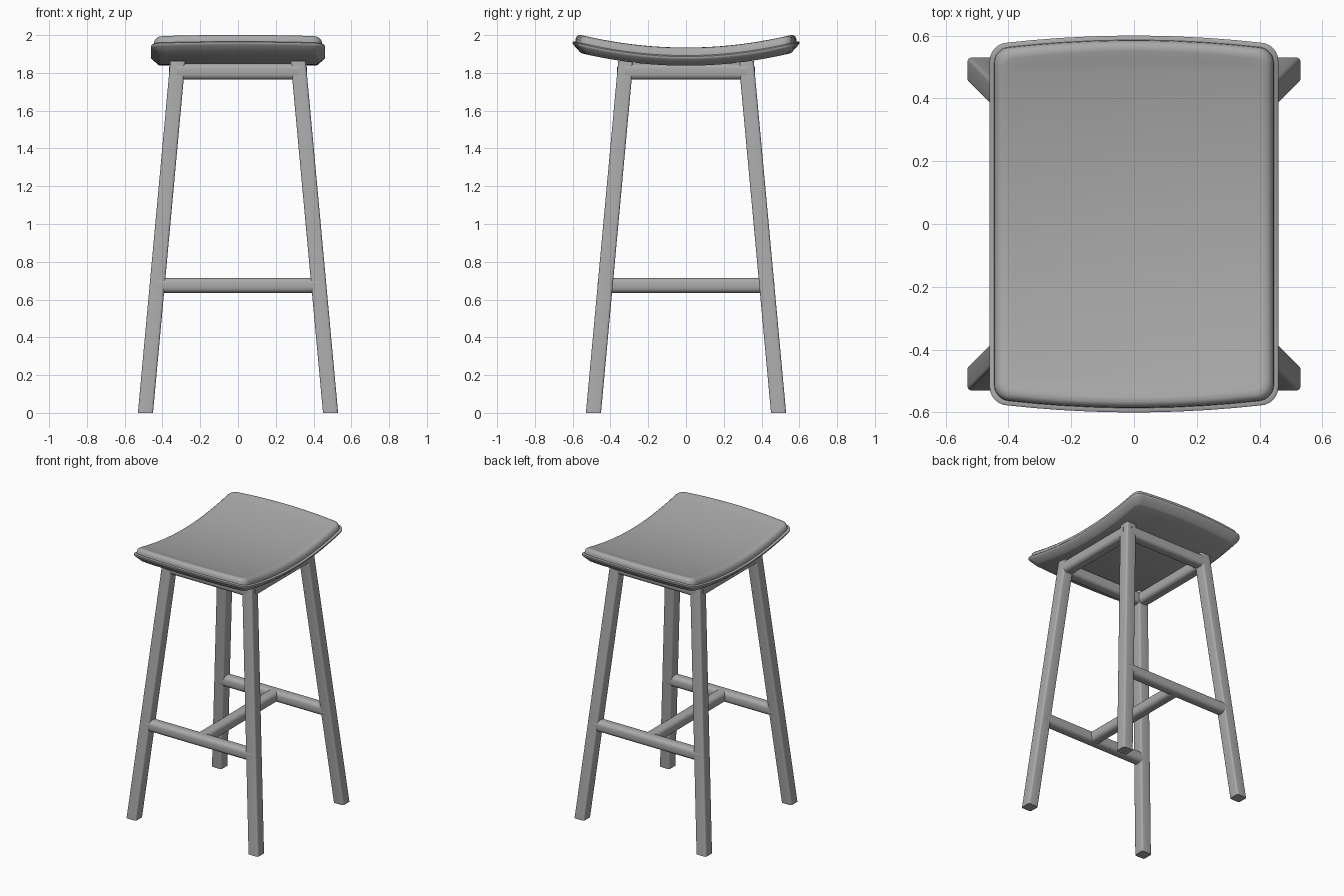
import bpy, bmesh, math
from mathutils import Vector

if "Cube" in bpy.data.objects:
    bpy.data.objects.remove(bpy.data.objects["Cube"])

grey = bpy.data.materials.new("plain_grey")
grey.use_nodes = True
grey.diffuse_color = (0.4, 0.4, 0.4, 1)
grey.node_tree.nodes["Principled BSDF"].inputs["Base Color"].default_value = (0.4, 0.4, 0.4, 1)


def finish(name, bm, angle):
    bmesh.ops.recalc_face_normals(bm, faces=bm.faces)
    mesh = bpy.data.meshes.new(name)
    bm.to_mesh(mesh)
    bm.free()
    mesh.materials.append(grey)
    ob = bpy.data.objects.new(name, mesh)
    bpy.context.collection.objects.link(ob)
    bpy.ops.object.select_all(action="DESELECT")
    ob.select_set(True)
    bpy.context.view_layer.objects.active = ob
    bpy.ops.object.shade_smooth_by_angle(angle=math.radians(angle))
    return ob


def bridge(bm, rings):
    for a, b in zip(rings, rings[1:]):
        n = len(a)
        for i in range(n):
            bm.faces.new((a[i], a[(i + 1) % n], b[(i + 1) % n], b[i]))


def bar(name, start, end, u, v, half, radius):
    """Rounded square bar whose section lies in the u, v plane."""
    u, v = Vector(u), Vector(v)
    section = []
    for k, (sx, sy) in enumerate([(1, 1), (-1, 1), (-1, -1), (1, -1)]):
        for s in range(5):
            t = math.radians(90 * k + 22.5 * s)
            section.append(u * (sx * (half - radius) + radius * math.cos(t))
                           + v * (sy * (half - radius) + radius * math.sin(t)))
    bm = bmesh.new()
    rings = [[bm.verts.new(Vector(c) + p) for p in section] for c in (start, end)]
    bridge(bm, rings)
    for ring in rings:
        bm.faces.new(ring)
    return finish(name, bm, 50)


# Splayed legs, cut level at the floor
X, Y, Z = (1, 0, 0), (0, 1, 0), (0, 0, 1)
def leg_offset(z):
    return 0.49 - 0.092 * z

for sx, side in ((1, "left"), (-1, "right")):
    for sy, place in ((-1, "front"), (1, "back")):
        foot, top = leg_offset(0), leg_offset(1.862)
        bar(f"{place}_{side}_leg", (sx * foot, sy * foot, 0),
            (sx * top, sy * top, 1.862), X, Y, 0.04, 0.012)

# Top frame under the seat
z = 1.807
d = leg_offset(z)
for s, place, side in ((-1, "front", "right"), (1, "back", "left")):
    bar(f"{place}_top_rail", (-d, s * d, z), (d, s * d, z), Y, Z, 0.042, 0.026)
    bar(f"{side}_top_rail", (s * d, -d, z), (s * d, d, z), X, Z, 0.042, 0.026)

# Foot rails joined by a central stretcher
z = 0.675
d = leg_offset(z)
for s, place in ((-1, "front"), (1, "back")):
    bar(f"{place}_foot_rail", (-d, s * d, z), (d, s * d, z), Y, Z, 0.04, 0.028)
bar("centre_stretcher", (0, -d, z), (0, d, z), X, Z, 0.04, 0.028)


# Seat: rounded outline with bowed ends, sagging along its length
def outline(inset):
    r, w = 0.06, 0.46 - inset
    corner_r = max(r - inset * 0.5, 0.02)
    cx, cy = w - corner_r, 0.578 - inset - corner_r
    front = [(cx * f, -(cy + corner_r + 0.022 * (1 - f * f))) for f in (0.1, 0.35, 0.6, 0.8)]
    for s in range(7):
        t = math.radians(-90 + 15 * s)
        front.append((cx + corner_r * math.cos(t), -cy + corner_r * math.sin(t)))
    side = [(w, cy * (k / 8 - 1)) for k in range(1, 16)]
    right = front + side + [(x, -y) for x, y in reversed(front)]
    return right + [(-x, y) for x, y in reversed(right)]


# Inset from the edge and height at mid length, from underside to top
profile = [(0.052, 1.838), (0.04, 1.841), (0.004, 1.872), (0, 1.878), (0, 1.886),
           (0.004, 1.89), (0.014, 1.892), (0.016, 1.908), (0.022, 1.922),
           (0.034, 1.932), (0.05, 1.934), (0.07, 1.932)]
bm = bmesh.new()
rings = [[bm.verts.new((x, y, h + 0.215 * y * y)) for x, y in outline(inset)]
         for inset, h in profile]
bridge(bm, rings)
for ring in (rings[0], rings[-1]):
    n = len(ring)
    for i in range(n // 2 - 1):
        bm.faces.new((ring[i], ring[i + 1], ring[n - 2 - i], ring[n - 1 - i]))
finish("seat", bm, 45)
